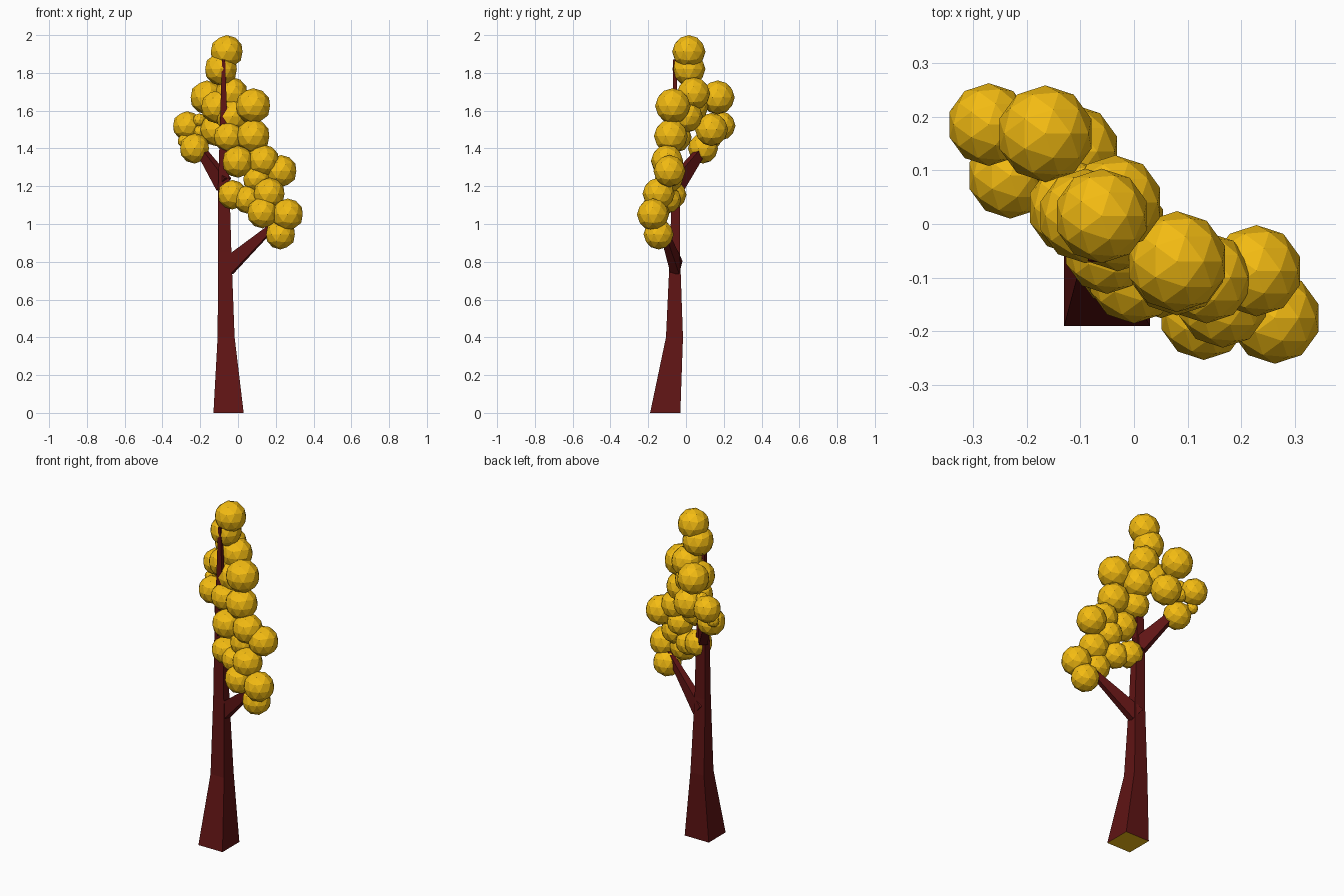
import bpy, bmesh
from mathutils import Vector

if "Cube" in bpy.data.objects:
    bpy.data.objects.remove(bpy.data.objects["Cube"])


def material(name, color):
    m = bpy.data.materials.new(name)
    m.diffuse_color = color
    m.use_nodes = True
    m.node_tree.nodes["Principled BSDF"].inputs["Base Color"].default_value = m.diffuse_color
    return m


bark = material("bark", (0.115, 0.007, 0.007, 1))
gold = material("gold", (0.9, 0.5, 0.006, 1))


def make_object(name, bm, mats):
    bmesh.ops.recalc_face_normals(bm, faces=bm.faces)
    me = bpy.data.meshes.new(name)
    bm.to_mesh(me)
    bm.free()
    for m in mats:
        me.materials.append(m)
    ob = bpy.data.objects.new(name, me)
    bpy.context.collection.objects.link(ob)
    return ob


def loft(name, rings, mats):
    """Skin four-sided rings; the first cap takes the last material."""
    bm = bmesh.new()
    loops = [[bm.verts.new(p) for p in ring] for ring in rings]
    for a, b in zip(loops, loops[1:]):
        for i in range(4):
            j = (i + 1) % 4
            bm.faces.new((a[i], a[j], b[j], b[i]))
    bm.faces.new(loops[0]).material_index = len(mats) - 1
    bm.faces.new(loops[-1])
    return make_object(name, bm, mats)


def square(x0, x1, y0, y1, z):
    return [(x0, y0, z), (x1, y0, z), (x1, y1, z), (x0, y1, z)]


# Tapering square trunk with a gold underside
loft("trunk", [
    square(-0.13, 0.03, -0.19, -0.03, 0),
    square(-0.108, -0.018, -0.106, -0.016, 0.4),
    square(-0.105, -0.035, -0.085, -0.032, 0.85),
    square(-0.105, -0.045, -0.075, -0.03, 1.2),
    square(-0.085, -0.068, -0.068, -0.052, 1.87),
], [bark, gold])


def branch(name, start, end, w0, h0, w1):
    """Four-sided tapered limb, taller than wide where it leaves the trunk."""
    s, e = Vector(start), Vector(end)
    d = (e - s).normalized()
    side = d.cross(Vector((0, 0, 1))).normalized()
    up = side.cross(d)

    def ring(c, w, h):
        return [c + side * w + up * h, c - side * w + up * h,
                c - side * w - up * h, c + side * w - up * h]
    loft(name, [ring(s, w0, h0), ring(e, w1, w1)], [bark])


branch("right_branch", (-0.06, -0.05, 0.77), (0.22, -0.14, 1.02), 0.024, 0.045, 0.012)
branch("left_branch", (-0.075, -0.05, 1.21), (-0.23, 0.12, 1.44), 0.024, 0.045, 0.015)

# Low-poly foliage clumps: x, y, z, radius
clumps = {
    "crown_foliage": [
        (-0.06, 0.015, 1.912, 0.088), (-0.09, 0.015, 1.82, 0.088),
        (-0.035, 0.04, 1.69, 0.088), (-0.11, 0.03, 1.62, 0.088),
        (-0.03, 0.0, 1.57, 0.088), (0.08, -0.07, 1.625, 0.094),
        (0.08, -0.08, 1.465, 0.09), (-0.05, -0.05, 1.46, 0.08),
    ],
    "left_foliage": [
        (-0.165, 0.168, 1.67, 0.09), (-0.27, 0.185, 1.52, 0.077),
        (-0.115, 0.135, 1.50, 0.088), (-0.23, 0.09, 1.40, 0.08),
        (-0.205, 0.14, 1.55, 0.035), (-0.285, 0.15, 1.44, 0.035),
        (-0.2, 0.15, 1.49, 0.04),
    ],
    "right_foliage": [
        (0.0, -0.1, 1.33, 0.085), (0.135, -0.1, 1.335, 0.085),
        (0.228, -0.087, 1.28, 0.085), (0.1, -0.09, 1.24, 0.075),
        (-0.03, -0.075, 1.155, 0.078), (0.165, -0.145, 1.16, 0.085),
        (0.05, -0.1, 1.13, 0.075), (0.13, -0.17, 1.06, 0.083),
        (0.262, -0.175, 1.05, 0.085), (0.225, -0.145, 0.945, 0.08),
    ],
}
for group, balls in clumps.items():
    bm = bmesh.new()
    for x, y, z, r in balls:
        new = bmesh.ops.create_icosphere(bm, subdivisions=2, radius=r)["verts"]
        bmesh.ops.translate(bm, verts=new, vec=(x, y, z))
    make_object(group, bm, [gold])
